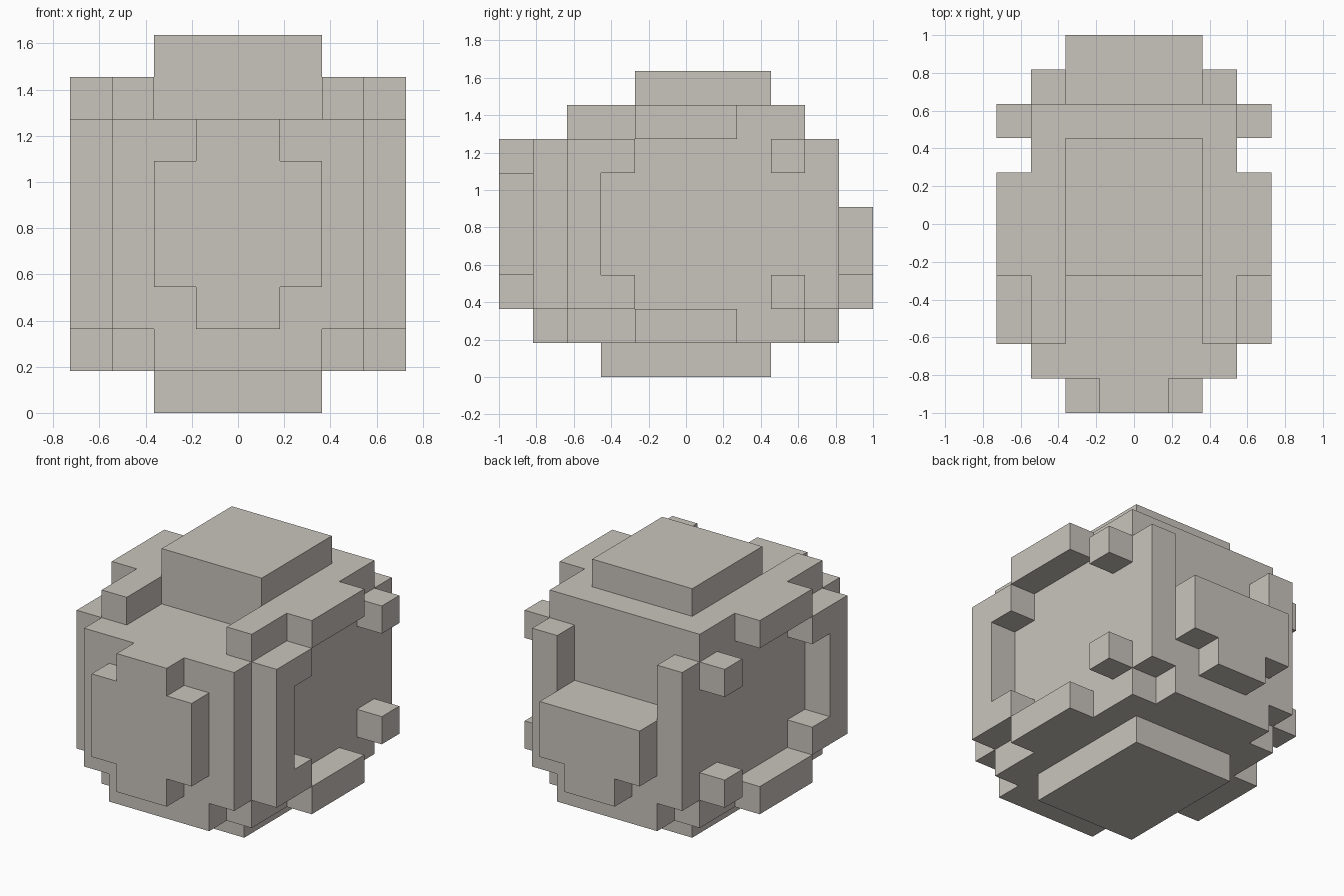
import bpy
import bmesh
from mathutils import Vector

if "Cube" in bpy.data.objects:
    bpy.data.objects.remove(bpy.data.objects["Cube"], do_unlink=True)

UNIT = 2 / 11          # one block
HALF_DEPTH = 5.5       # blocks from the front to the centre

stone = bpy.data.materials.new("warm_grey_stone")
stone.use_nodes = True
colour = (0.584, 0.552, 0.503, 1)
stone.diffuse_color = colour
stone.node_tree.nodes["Principled BSDF"].inputs["Base Color"].default_value = colour


def mirrored(box):
    """The box and its copy on the other side of x = 0."""
    x, y, z = box
    return [box, ((-x[1], -x[0]), y, z)]


def block_part(name, boxes):
    """Join boxes, given as (x, y, z) block ranges, into one clean outer shell."""
    cells = {(i, j, k) for x, y, z in boxes
             for i in range(*x) for j in range(*y) for k in range(*z)}
    bm = bmesh.new()
    for cell in cells:
        for axis in range(3):
            for side in (0, 1):
                beside = list(cell)
                beside[axis] += 2 * side - 1
                if tuple(beside) in cells:
                    continue
                u, v = (axis + 1) % 3, (axis + 2) % 3
                ring = []
                for a, b in ((0, 0), (1, 0), (1, 1), (0, 1)):
                    p = Vector(cell)
                    p[axis] += side
                    p[u] += a
                    p[v] += b
                    p.y -= HALF_DEPTH
                    ring.append(bm.verts.new(p * UNIT))
                bm.faces.new(ring if side else ring[::-1])
    bmesh.ops.remove_doubles(bm, verts=bm.verts, dist=0.001)
    bmesh.ops.dissolve_limit(bm, angle_limit=0.01, verts=bm.verts, edges=bm.edges)
    mesh = bpy.data.meshes.new(name)
    bm.to_mesh(mesh)
    bm.free()
    mesh.materials.append(stone)
    bpy.context.collection.objects.link(bpy.data.objects.new(name, mesh))


# Body: stepped underside, main bulk, back posts around a recess, upper step
block_part("body", [
    ((-3, 3), (2, 9), (1, 2)),
    ((-2, 2), (1, 10), (1, 2)),
    ((-3, 3), (1, 10), (2, 5)),
    ((-3, 3), (1, 9), (5, 7)),
    *mirrored(((2, 3), (9, 10), (5, 7))),
    ((-3, 3), (4, 9), (7, 8)),
    *mirrored(((2, 3), (2, 4), (7, 8))),
])

# Crown and base slabs
block_part("crown", [((-2, 2), (4, 8), (8, 9))])
block_part("base", [((-2, 2), (3, 8), (0, 1))])

# Raised plates on the front and back
block_part("front_plate", [((-2, 2), (0, 1), (3, 6)), ((-1, 1), (0, 1), (2, 7))])
block_part("back_plate", [((-2, 2), (10, 11), (3, 5)), ((-1, 1), (10, 11), (2, 3))])

# Side trim: front bracket, upper and lower bars, rear studs
side_trim = {
    "bracket": [((3, 4), (2, 3), (2, 7)), ((3, 4), (3, 4), (2, 3)), ((3, 4), (3, 4), (6, 7))],
    "upper_bar": [((3, 4), (4, 7), (7, 8))],
    "lower_bar": [((3, 4), (4, 7), (1, 2))],
    "upper_stud": [((3, 4), (8, 9), (6, 7))],
    "lower_stud": [((3, 4), (8, 9), (2, 3))],
}
for name, boxes in side_trim.items():
    for index, side in enumerate(("left", "right")):
        block_part(f"{side}_{name}", [mirrored(box)[index] for box in boxes])
